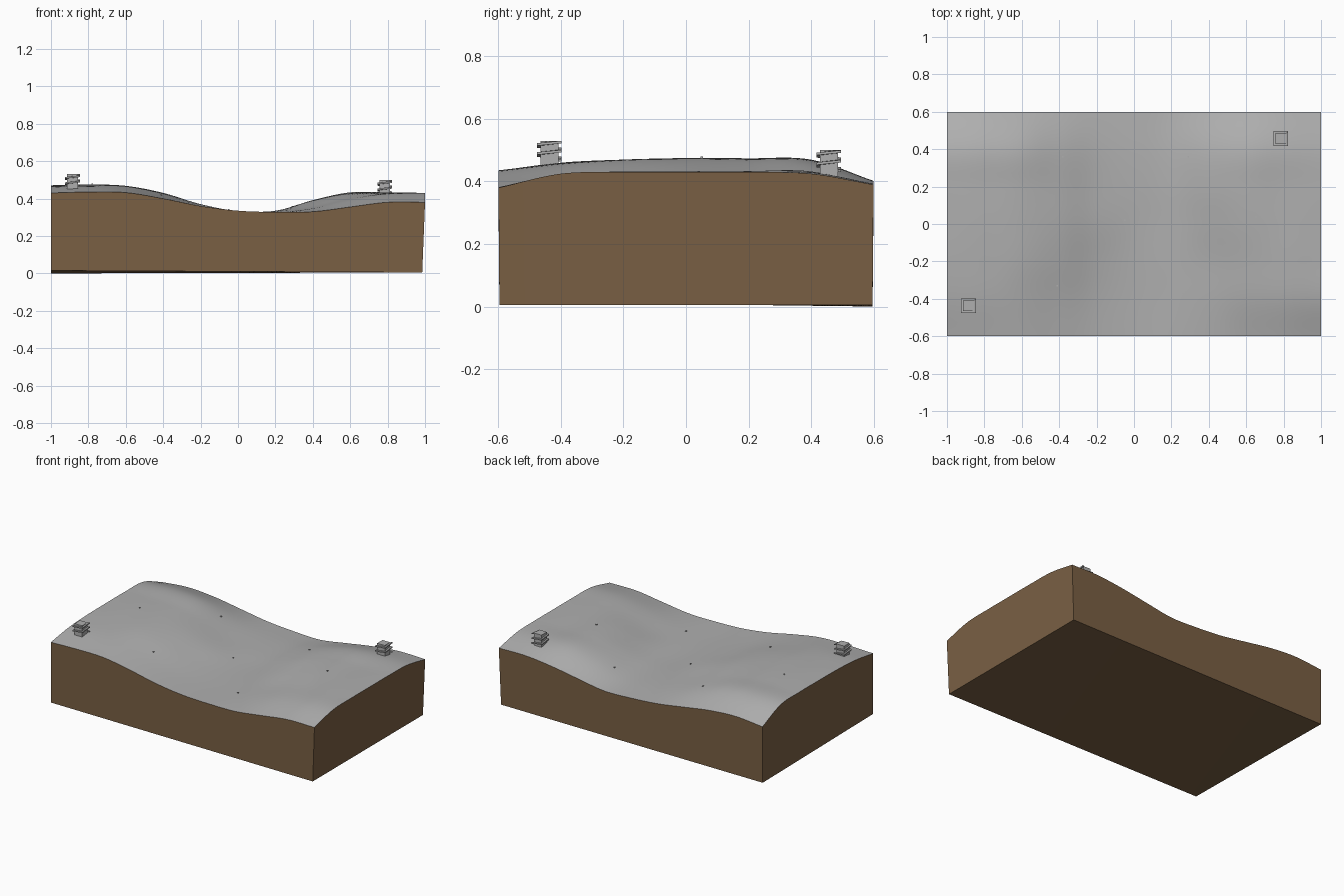
import bpy, bmesh, math

if "Cube" in bpy.data.objects:
    bpy.data.objects.remove(bpy.data.objects["Cube"])

def material(name, rgb):
    m = bpy.data.materials.new(name)
    m.diffuse_color = (*rgb, 1)
    m.use_nodes = True
    m.node_tree.nodes["Principled BSDF"].inputs["Base Color"].default_value = m.diffuse_color
    return m

GREY = material("stone grey", (0.43, 0.43, 0.43))
BROWN = material("earth brown", (0.195, 0.117, 0.058))

# Terrain heights: rows run front to back, columns left to right, every 0.2
H = [
    [.430, .435, .432, .400, .360, .335, .328, .330, .355, .380, .380],
    [.458, .460, .450, .410, .360, .333, .328, .345, .390, .420, .425],
    [.468, .470, .465, .425, .365, .333, .330, .355, .405, .430, .430],
    [.470, .475, .468, .430, .370, .333, .332, .375, .422, .432, .430],
    [.470, .474, .465, .420, .360, .333, .335, .390, .430, .430, .430],
    [.462, .470, .458, .405, .350, .328, .330, .385, .428, .430, .425],
    [.385, .402, .390, .360, .330, .315, .310, .340, .372, .392, .390],
]

def spline(v, t):
    """Smooth curve through evenly spaced values."""
    i = max(0, min(int(t), len(v) - 2))
    f = t - i
    b, c = v[i], v[i + 1]
    a = v[i - 1] if i > 0 else 2 * b - c
    d = v[i + 2] if i + 2 < len(v) else 2 * c - b
    return b + 0.5 * f * (c - a + f * (2*a - 5*b + 4*c - d + f * (3*(b - c) + d - a)))

def height(x, y):
    return spline([spline(row, (x + 1) / 0.2) for row in H], (y + 0.6) / 0.2)

def base(x, y):
    """Slightly uneven underside."""
    u, v = (x + 1) / 2, (y + 0.6) / 1.2
    return (0.015 * (1 - v)) * (1 - u) + 0.005 * u

def finish(bm, name, mats, smooth=False):
    bmesh.ops.recalc_face_normals(bm, faces=bm.faces)
    me = bpy.data.meshes.new(name)
    bm.to_mesh(me)
    bm.free()
    ob = bpy.data.objects.new(name, me)
    bpy.context.collection.objects.link(ob)
    for m in mats:
        me.materials.append(m)
    if smooth:
        bpy.ops.object.select_all(action='DESELECT')
        bpy.context.view_layer.objects.active = ob
        ob.select_set(True)
        bpy.ops.object.shade_smooth_by_angle(angle=math.radians(35))
    return ob

# Terrain block: rolling top, flat sides, closed underside
NX, NY = 80, 48
bm = bmesh.new()
top, bot = [], []
for j in range(NY + 1):
    y = -0.6 + 1.2 * j / NY
    xs = [-1 + 2 * i / NX for i in range(NX + 1)]
    top.append([bm.verts.new((x, y, height(x, y))) for x in xs])
    bot.append([bm.verts.new((x - 0.0075 * (x + 1), y * 0.995, base(x, y))) for x in xs])

def quad(a, b, c, d, mat):
    bm.faces.new((a, b, c, d)).material_index = mat

for j in range(NY):
    for i in range(NX):
        for g, mat in ((top, 0), (bot, 1)):
            quad(g[j][i], g[j][i + 1], g[j + 1][i + 1], g[j + 1][i], mat)
for j in (0, NY):
    for i in range(NX):
        quad(bot[j][i], bot[j][i + 1], top[j][i + 1], top[j][i], 1)
for i in (0, NX):
    for j in range(NY):
        quad(bot[j][i], bot[j + 1][i], top[j + 1][i], top[j][i], 1)
finish(bm, "terrain_block", [GREY, BROWN], smooth=True)

def add_box(bm, x, y, z0, z1, half):
    r = bmesh.ops.create_cube(bm, size=1)
    for v in r["verts"]:
        v.co = (x + v.co.x * 2 * half, y + v.co.y * 2 * half, z1 if v.co.z > 0 else z0)

# Towers: square column wrapped by a square spiral ledge
def tower(name, x, y, ztop):
    ground = height(x, y)
    bm = bmesh.new()
    add_box(bm, x, y, ground - 0.02, ztop, 0.029)
    rings, steps = [], 8
    z0 = ground + 0.008
    pitch = (ztop - 0.008 - z0) / steps
    for k in range(steps + 1):
        a = math.radians(45 + 90 * k)
        z = z0 + pitch * k
        ring = []
        for half, dz in ((0.026, 0), (0.039, 0), (0.039, 0.008), (0.026, 0.008)):
            r = half * math.sqrt(2)
            ring.append(bm.verts.new((x + r * math.cos(a), y + r * math.sin(a), z + dz)))
        rings.append(ring)
    for p, q in zip(rings, rings[1:]):
        for i in range(4):
            bm.faces.new((p[i], p[(i + 1) % 4], q[(i + 1) % 4], q[i]))
    bm.faces.new(rings[0])
    bm.faces.new(rings[-1])
    finish(bm, name, [GREY])

tower("front_left_tower", -0.885, -0.437, 0.53)
tower("back_right_tower", 0.785, 0.457, 0.50)

# Tiny marker posts scattered on the slopes
bm = bmesh.new()
for x, y in ((-.78, .05), (-.38, .36), (-.41, -.33), (-.05, .02),
             (.29, .36), (.65, .04), (.26, -.37)):
    z = height(x, y)
    add_box(bm, x, y, z - 0.01, z + 0.005, 0.004)
finish(bm, "marker_posts", [GREY])
